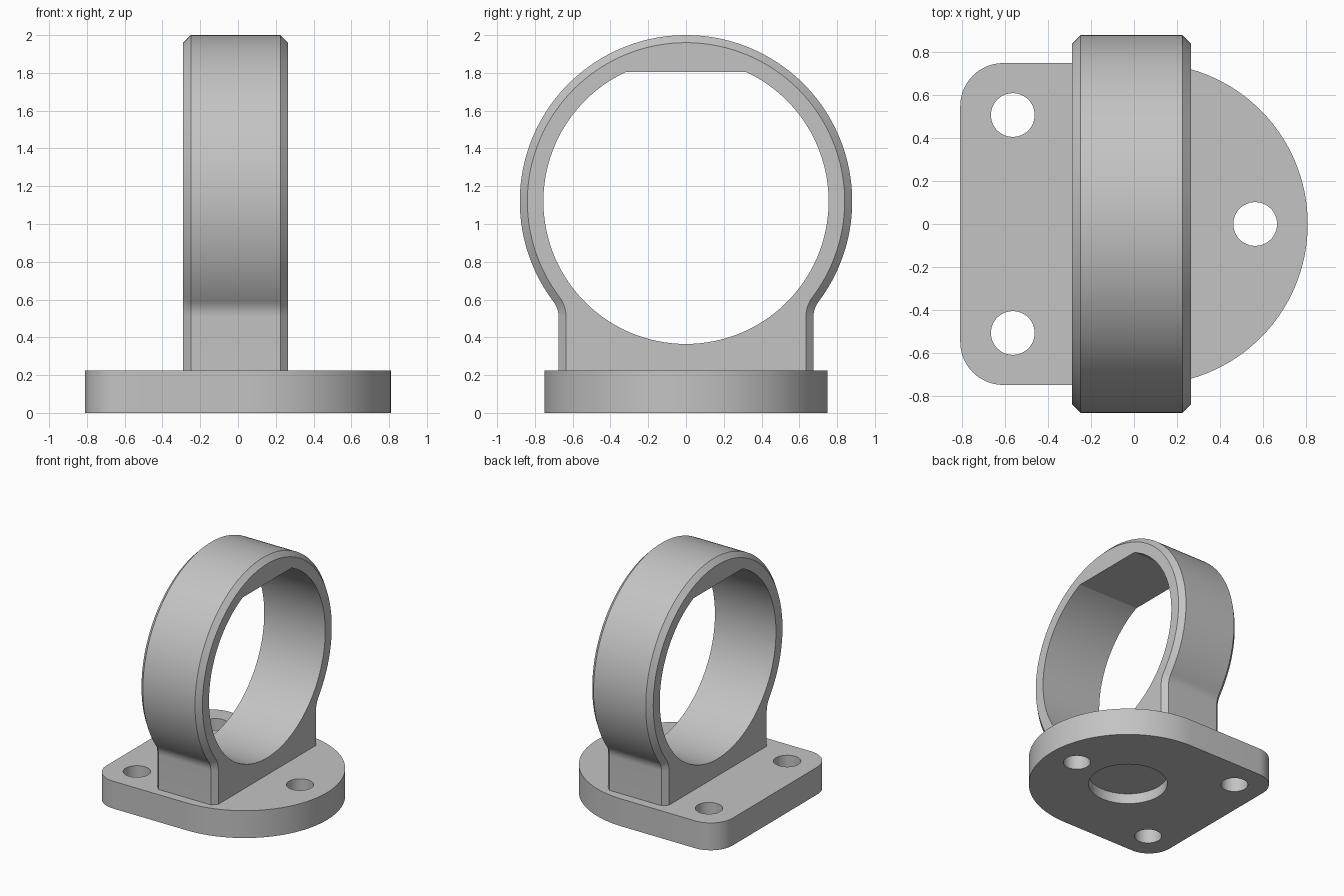
import bpy, bmesh, math
from math import sin, cos, pi, radians

if "Cube" in bpy.data.objects:
    bpy.data.objects.remove(bpy.data.objects["Cube"])

grey = bpy.data.materials.new("plain_grey")
grey.diffuse_color = (0.55, 0.55, 0.55, 1)
grey.use_nodes = True
grey.node_tree.nodes["Principled BSDF"].inputs["Base Color"].default_value = grey.diffuse_color


def arc(cx, cy, r, a0, a1, n):
    """Points on an arc, angles in radians."""
    return [(cx + r * cos(a0 + (a1 - a0) * i / n),
             cy + r * sin(a0 + (a1 - a0) * i / n)) for i in range(n + 1)]


def loft(name, loops):
    """Skin a list of equal-length 3D loops and cap both ends."""
    bm = bmesh.new()
    rows = [[bm.verts.new(p) for p in loop] for loop in loops]
    n = len(rows[0])
    for a, b in zip(rows, rows[1:]):
        for i in range(n):
            j = (i + 1) % n
            bm.faces.new((a[i], a[j], b[j], b[i]))
    bm.faces.new(rows[0])
    bm.faces.new(rows[-1])
    bmesh.ops.recalc_face_normals(bm, faces=bm.faces[:])
    mesh = bpy.data.meshes.new(name)
    bm.to_mesh(mesh)
    bm.free()
    mesh.materials.append(grey)
    ob = bpy.data.objects.new(name, mesh)
    bpy.context.collection.objects.link(ob)
    return ob


def plate(name, outline, z0, z1):
    return loft(name, [[(x, y, z) for x, y in outline] for z in (z0, z1)])


def cut(ob, cutters):
    """Subtract the cutters, bake the result and remove them."""
    for c in cutters:
        m = ob.modifiers.new("cut", 'BOOLEAN')
        m.operation, m.object, m.solver = 'DIFFERENCE', c, 'EXACT'
    dg = bpy.context.evaluated_depsgraph_get()
    mesh = bpy.data.meshes.new_from_object(ob.evaluated_get(dg))
    ob.modifiers.clear()
    ob.data = mesh
    for c in cutters:
        bpy.data.objects.remove(c)


def smooth(ob):
    bpy.ops.object.select_all(action='DESELECT')
    ob.select_set(True)
    bpy.context.view_layer.objects.active = ob
    bpy.ops.object.shade_smooth_by_angle(angle=radians(18))


# Base flange: round on one end, rounded corners on the other
BASE_H = 0.225
outline = (arc(0.06, 0, 0.75, -pi / 2, pi / 2, 64)
           + arc(-0.61, 0.55, 0.2, pi / 2, pi, 16)
           + arc(-0.61, -0.55, 0.2, pi, 1.5 * pi, 16))
base = plate("base_flange", outline, 0, BASE_H)


def disc(x, y, r, z0, z1, n=48):
    return plate("cutter", arc(x, y, r, 0, 2 * pi, n)[:-1], z0, z1)


# Three bolt holes and a shallow round recess underneath
cut(base, [disc(-0.565, 0.508, 0.102, -0.1, 0.4),
           disc(-0.565, -0.508, 0.102, -0.1, 0.4),
           disc(0.565, 0, 0.102, -0.1, 0.4),
           disc(0.06, 0, 0.298, -0.1, 0.085, 64)])
smooth(base)

# Ring with filleted neck, chamfered on both sides
CZ, R, NECK, FILLET, FZ = 1.12, 0.88, 0.675, 0.13, 0.51


def ring_outline(x, d):
    """Outline at x, inset by d."""
    r, w, f = R - d, NECK - d, FILLET + d
    fy = NECK + FILLET
    a = math.atan2(FZ - CZ, fy)                 # where ring meets fillet
    right = [(w, BASE_H)] + arc(fy, FZ, f, pi, pi + a, 8)
    ring = arc(0, CZ, r, a, pi - a, 120)
    left = [(-y, z) for y, z in reversed(right)]
    return [(x, y, z) for y, z in right + ring[1:-1] + left]


ring = loft("ring_bracket", [ring_outline(-0.29, 0.04), ring_outline(-0.25, 0),
                             ring_outline(0.225, 0), ring_outline(0.265, 0.04)])

# Bore with a flat at the top
BORE, FLAT = 0.755, 1.805
a = math.asin((FLAT - CZ) / BORE)
bore = arc(0, CZ, BORE, pi - a, 2 * pi + a, 112)
cut(ring, [loft("cutter", [[(x, y, z) for y, z in bore] for x in (-0.5, 0.5)])])
smooth(ring)
